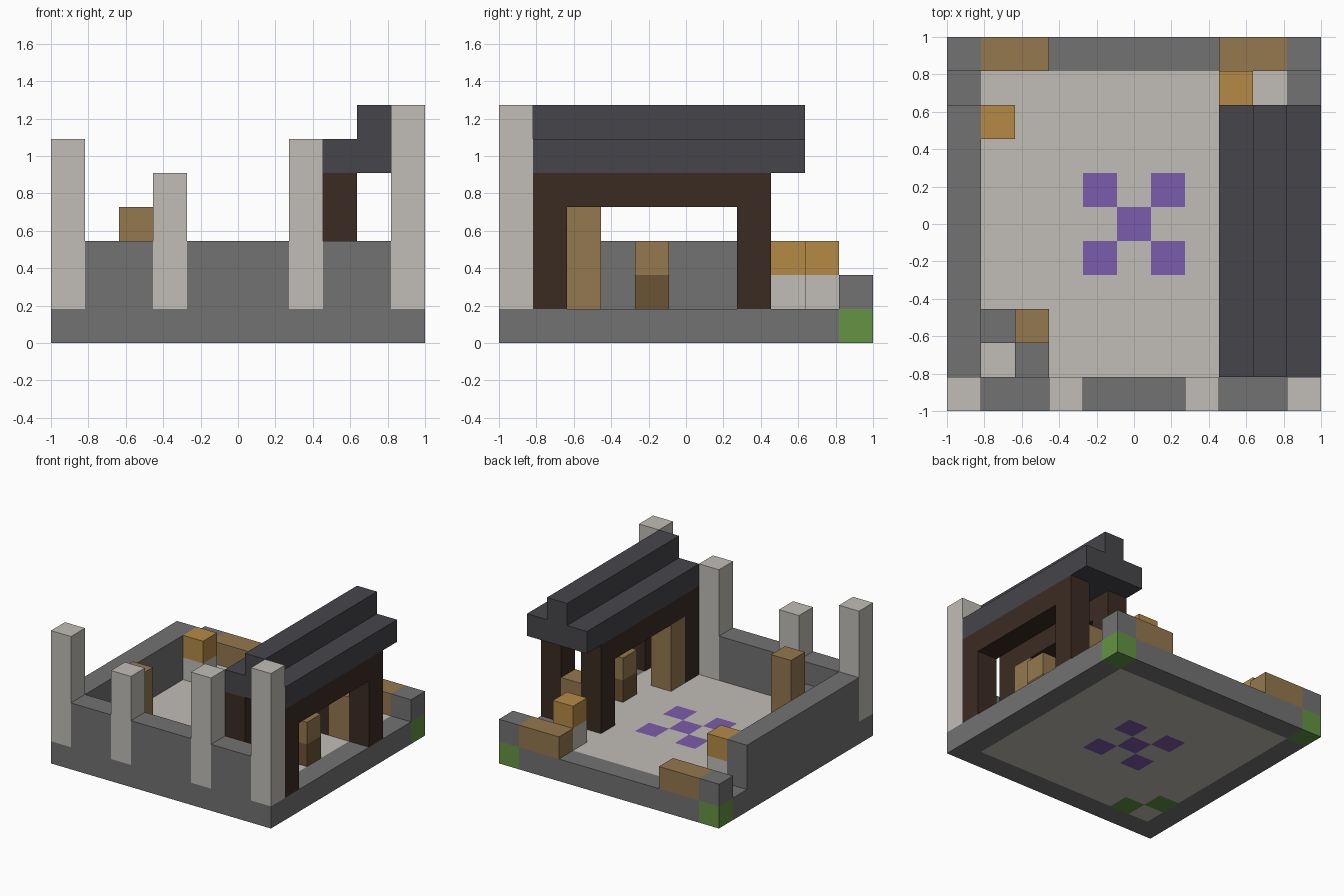
import bpy
import bmesh

old = bpy.data.objects.get("Cube")
if old:
    bpy.data.objects.remove(old, do_unlink=True)

N = 11            # cells along each side
U = 2 / N         # cell size


def material(name, hex_colour):
    def linear(c):
        return c / 12.92 if c <= 0.04045 else ((c + 0.055) / 1.055) ** 2.4
    rgb = [linear(b / 255) for b in bytes.fromhex(hex_colour)]
    mat = bpy.data.materials.new(name)
    mat.use_nodes = True
    mat.diffuse_color = (*rgb, 1)
    mat.node_tree.nodes["Principled BSDF"].inputs["Base Color"].default_value = (*rgb, 1)
    return mat


STONE = material("grey_stone", "727272")
PALE = material("pale_stone", "C1BDB7")
WOOD = material("brown_wood", "94784E")
GOLD = material("golden_wood", "B48A45")
OAK = material("medium_brown", "6C5235")
TIMBER = material("dark_timber", "3B2B22")
SLATE = material("dark_slate", "46454A")
PURPLE = material("purple_tile", "7B5CAB")
GREEN = material("green_block", "649342")


def link(name, bm, mats):
    bmesh.ops.recalc_face_normals(bm, faces=bm.faces)
    mesh = bpy.data.meshes.new(name)
    bm.to_mesh(mesh)
    bm.free()
    for m in mats:
        mesh.materials.append(m)
    obj = bpy.data.objects.new(name, mesh)
    bpy.context.collection.objects.link(obj)
    return obj


def block(name, mat, cell, size=(1, 1, 1)):
    """Box that starts at a grid cell and spans a number of cells."""
    bm = bmesh.new()
    bmesh.ops.create_cube(bm, size=1)
    for v in bm.verts:
        for a in range(3):
            v.co[a] = (cell[a] + (v.co[a] + 0.5) * size[a]) * U - (1 if a < 2 else 0)
    return link(name, bm, [mat])


# Base slab: grey rim, pale floor, purple cross pattern, green blocks
def base_index(i, j):
    if (i, j) in ((0, 10), (10, 10), (1, 2), (2, 1)):
        return 3
    if i in (0, 10) or j in (0, 10):
        return 0
    dx, dy = abs(i - 5), abs(j - 5)
    return 2 if dx == dy and dx <= 1 else 1


bm = bmesh.new()
bmesh.ops.create_grid(bm, x_segments=N, y_segments=N, size=1)
top = bmesh.ops.extrude_face_region(bm, geom=bm.faces[:])["geom"]
bmesh.ops.translate(bm, vec=(0, 0, U), verts=[g for g in top if isinstance(g, bmesh.types.BMVert)])
for f in bm.faces:
    c = f.calc_center_median()
    i, j = (min(N - 1, max(0, int((p + 1) / U))) for p in c.xy)
    f.material_index = base_index(i, j)
link("base_slab", bm, [STONE, PALE, PURPLE, GREEN])

# Front pillars with wall pieces between them
for i, h in ((0, 5), (3, 4), (7, 5), (10, 6)):
    block("front_pillar", PALE, (i, 0, 1), (1, 1, h))
for i, w in ((1, 2), (4, 3), (8, 2)):
    block("front_wall", STONE, (i, 0, 1), (w, 1, 2))

# Side wall and low back wall
block("side_wall", STONE, (0, 1, 1), (1, 8, 2))
for corner, bench in ((0, 1), (10, 8)):
    block("back_corner", STONE, (corner, 10, 1))
    block("back_bench", WOOD, (bench, 10, 1), (2, 1, 1))

# Open timber frame
for i in (8, 10):
    for j in (1, 7):
        block("frame_post", TIMBER, (i, j, 1), (1, 1, 3))
    block("frame_beam", TIMBER, (i, 1, 4), (1, 7, 1))

# Stepped roof
block("roof_lower", SLATE, (8, 1, 5), (3, 8, 1))
block("roof_ridge", SLATE, (9, 1, 6), (1, 8, 1))

# Furniture under the roof
block("frame_panel", WOOD, (8, 2, 1), (1, 1, 3))
block("counter_foot", OAK, (9, 4, 1))
block("counter_top", WOOD, (9, 4, 2))
block("frame_crate", WOOD, (9, 7, 1), (1, 1, 2))

# Golden boxes on pale plinths
for i, j in ((1, 8), (8, 9)):
    block("plinth", PALE, (i, j, 1))
    block("golden_box", GOLD, (i, j, 2))

# Corner nook with wooden post
block("nook_post", WOOD, (2, 2, 1), (1, 1, 3))
for i, j in ((1, 2), (2, 1)):
    block("nook_block", STONE, (i, j, 1))
